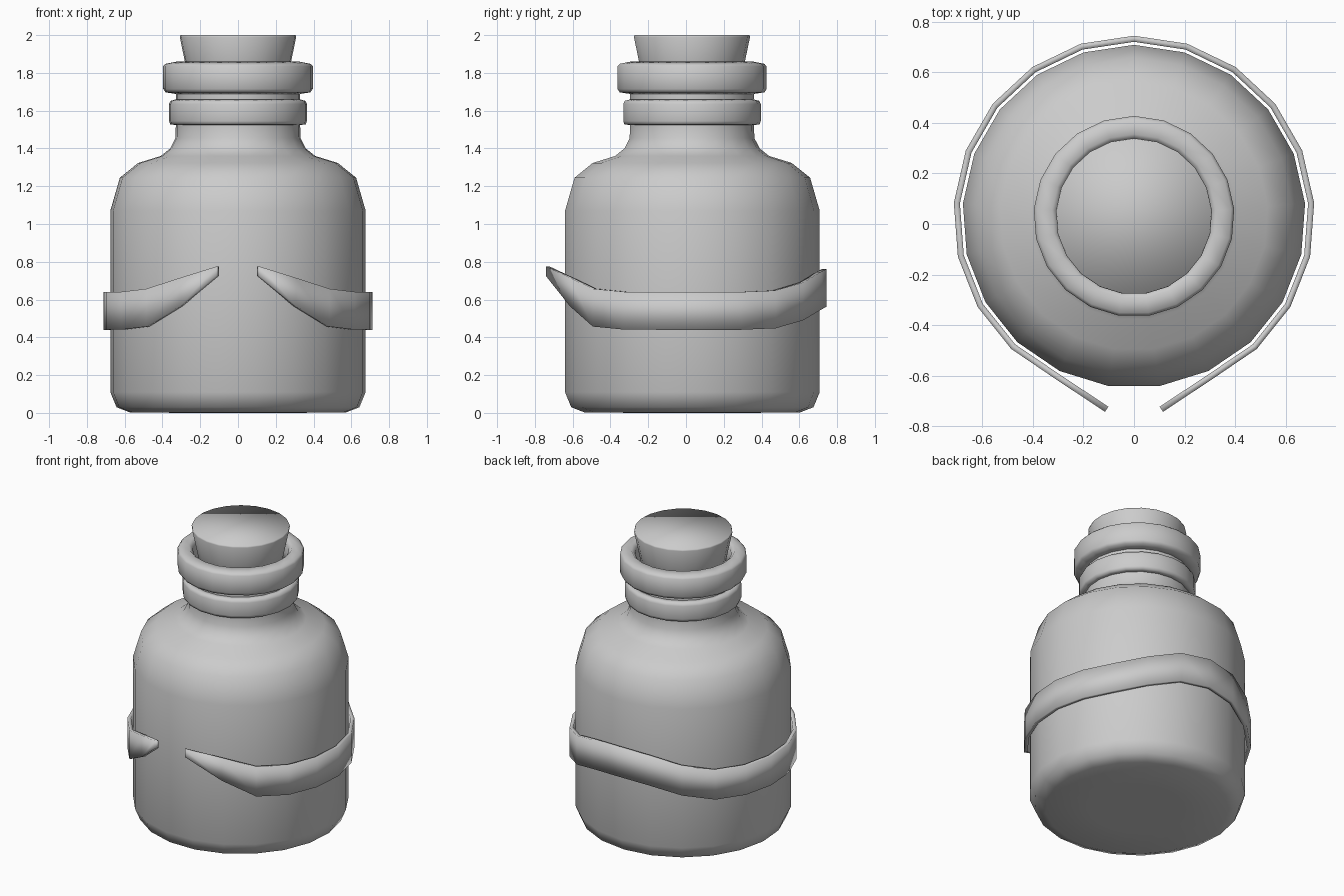
import bpy, bmesh, math

if "Cube" in bpy.data.objects:
    bpy.data.objects.remove(bpy.data.objects["Cube"])

CY = 0.03      # axis of the bottle in y
N = 21         # number of sides


def finish(name, bm):
    bmesh.ops.recalc_face_normals(bm, faces=bm.faces[:])
    for f in bm.faces:
        f.smooth = True
    me = bpy.data.meshes.new(name)
    bm.to_mesh(me)
    bm.free()
    ob = bpy.data.objects.new(name, me)
    bpy.context.collection.objects.link(ob)
    return ob


def lathe(name, profile, closed=False):
    """Revolve (radius, z) points; an open profile is capped at both ends."""
    bm = bmesh.new()
    rings = []
    for r, z in profile:
        ring = []
        for i in range(N):
            a = math.pi / 2 + 2 * math.pi * i / N
            ring.append(bm.verts.new((r * math.cos(a), CY + r * math.sin(a), z)))
        rings.append(ring)
    pairs = list(zip(rings, rings[1:]))
    if closed:
        pairs.append((rings[-1], rings[0]))
    for a, b in pairs:
        for i in range(N):
            j = (i + 1) % N
            bm.faces.new((a[i], a[j], b[j], b[i]))
    if not closed:
        bm.faces.new(rings[0])
        bm.faces.new(rings[-1])
    return finish(name, bm)


# Bottle: body, shoulder, neck and hollow mouth
lathe("bottle", [
    (0.3, 0.0), (0.575, 0.003), (0.645, 0.03), (0.678, 0.11), (0.678, 1.07),
    (0.627, 1.245), (0.53, 1.323), (0.41, 1.36), (0.36, 1.40), (0.332, 1.455),
    (0.33, 1.53), (0.33, 1.70), (0.33, 1.78), (0.305, 1.78), (0.29, 1.6)])

# Two collars on the neck
lathe("lower_collar", [(0.32, 1.522), (0.36, 1.528), (0.366, 1.545),
                       (0.366, 1.635), (0.358, 1.652), (0.32, 1.662)], True)
lathe("lip", [(0.30, 1.684), (0.385, 1.697), (0.397, 1.715), (0.397, 1.835),
              (0.385, 1.848), (0.325, 1.86), (0.302, 1.835), (0.30, 1.76)], True)

# Tapered cork
lathe("cork", [(0.235, 1.62), (0.282, 1.86), (0.309, 1.99), (0.306, 2.0)])

# Strap: half path as (x, y, z, half height), mirrored across x
path = []
heights = [0.662, 0.645, 0.59, 0.548, 0.54, 0.54, 0.54, 0.541, 0.557]
for k, z in enumerate(heights):
    a = math.pi / 2 - 2 * math.pi * k / N
    path.append((0.702 * math.cos(a), CY + 0.702 * math.sin(a), z, 0.1))
path += [(0.30, -0.605, 0.64, 0.075), (0.108, -0.732, 0.75, 0.025)]
path[0] = (0.0,) + path[0][1:]

bm = bmesh.new()
sections = []
for i, (x, y, z, h) in enumerate(path):
    p, q = path[max(i - 1, 0)], path[min(i + 1, len(path) - 1)]
    tx, ty = q[0] - p[0], q[1] - p[1]
    if i == 0:
        ty = 0
    d = math.hypot(tx, ty)
    nx, ny = -ty / d * 0.012, tx / d * 0.012
    sections.append([bm.verts.new((x + s * nx, y + s * ny, z + t * h))
                     for s, t in ((1, -1), (1, 1), (-1, 1), (-1, -1))])
for a, b in zip(sections, sections[1:]):
    for i in range(4):
        j = (i + 1) % 4
        bm.faces.new((a[i], a[j], b[j], b[i]))
bm.faces.new(sections[-1])
strap = finish("strap", bm)
mod = strap.modifiers.new("Mirror", 'MIRROR')
mod.use_axis = (True, False, False)
mod.use_clip = True
